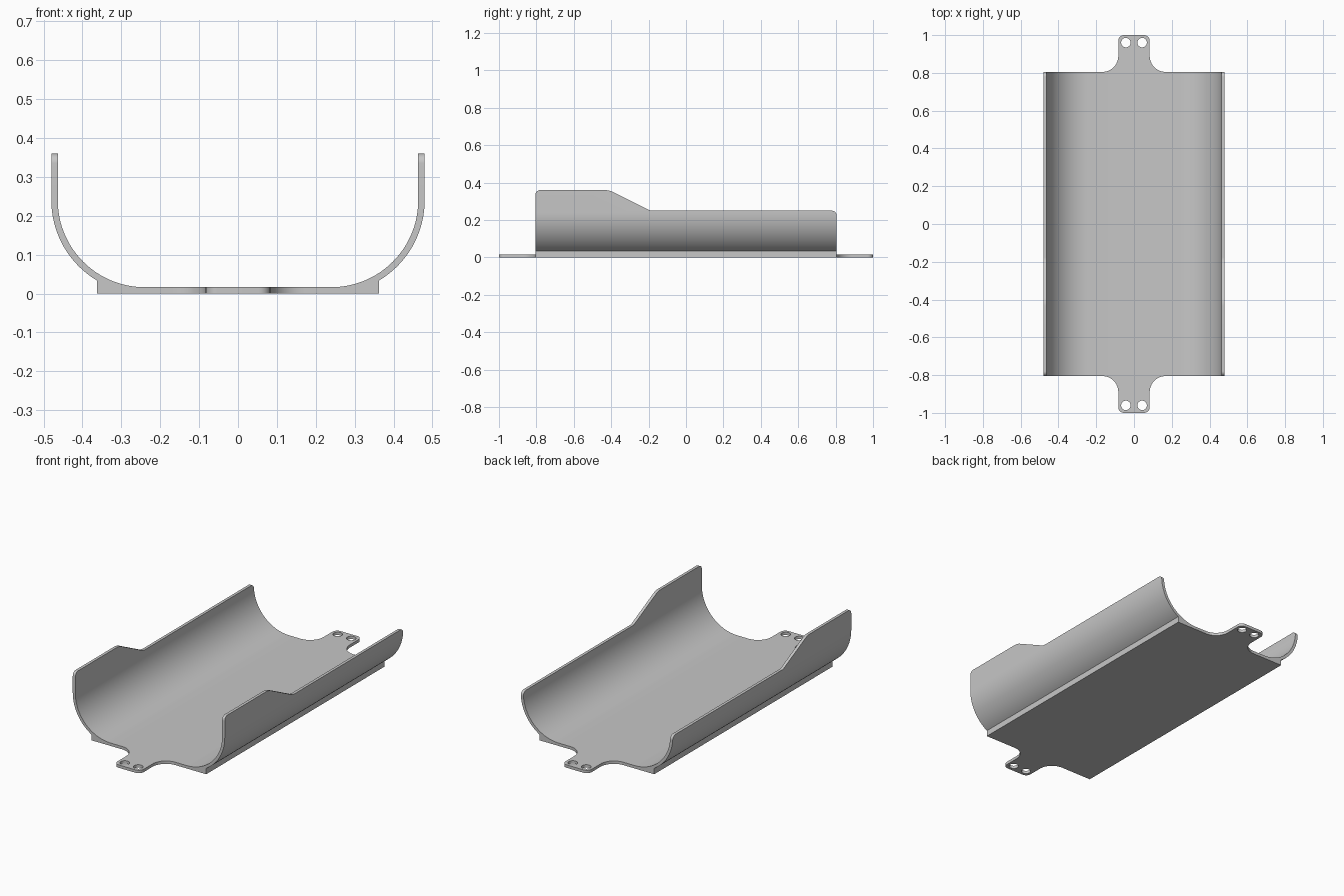
import bpy, bmesh
from math import sin, cos, tan, radians, sqrt
from mathutils import Vector, Matrix

cube = bpy.data.objects.get("Cube")
if cube:
    bpy.data.objects.remove(cube)

grey = bpy.data.materials.new("plain grey")
grey.use_nodes = True
COLOUR = (0.57, 0.57, 0.57, 1)
grey.diffuse_color = COLOUR
grey.node_tree.nodes["Principled BSDF"].inputs["Base Color"].default_value = COLOUR

LENGTH = 0.805     # half length of the tray
THICK = 0.0165     # sheet thickness
HALF_W = 0.48      # half width over the walls
BEND = 0.24        # outer bend radius
FOOT = 0.363       # half width of the flat foot


def arc(cx, cy, r, a0, a1, n=24):
    angles = [radians(a0 + (a1 - a0) * i / n) for i in range(n + 1)]
    return [(cx + r * cos(a), cy + r * sin(a)) for a in angles]


def rounded(corners, n=12):
    """Outline through (x, y, radius) corners, each filleted."""
    pts = []
    for i, (x, y, r) in enumerate(corners):
        p = Vector((x, y, 0))
        if r == 0:
            pts.append((x, y))
            continue
        a = (Vector((*corners[i - 1][:2], 0)) - p).normalized()
        b = (Vector((*corners[(i + 1) % len(corners)][:2], 0)) - p).normalized()
        half = a.angle(b) / 2
        centre = p + (a + b).normalized() * (r / sin(half))
        start = (p + a * (r / tan(half)) - centre).normalized()
        end = (p + b * (r / tan(half)) - centre).normalized()
        pts += [tuple((centre + start.slerp(end, k / n) * r).xy) for k in range(n + 1)]
    return pts


def prism(name, loops, depth, matrix):
    """Extrude flat outlines (inner loops become holes) about their plane."""
    curve = bpy.data.curves.new(name, "CURVE")
    curve.dimensions = "2D"
    curve.fill_mode = "BOTH"
    curve.extrude = depth / 2
    for loop in loops:
        spline = curve.splines.new("POLY")
        spline.points.add(len(loop) - 1)
        for point, (x, y) in zip(spline.points, loop):
            point.co = (x, y, 0, 1)
        spline.use_cyclic_u = True
    temp = bpy.data.objects.new(name, curve)
    bpy.context.collection.objects.link(temp)
    bpy.context.view_layer.update()
    graph = bpy.context.evaluated_depsgraph_get()
    mesh = bpy.data.meshes.new_from_object(temp.evaluated_get(graph))
    bpy.data.objects.remove(temp)
    bm = bmesh.new()
    bm.from_mesh(mesh)
    bmesh.ops.remove_doubles(bm, verts=bm.verts, dist=1e-5)
    bmesh.ops.transform(bm, matrix=matrix, verts=bm.verts)
    bmesh.ops.recalc_face_normals(bm, faces=bm.faces)
    bm.to_mesh(mesh)
    bm.free()
    mesh.materials.clear()
    mesh.materials.append(grey)
    obj = bpy.data.objects.new(name, mesh)
    bpy.context.collection.objects.link(obj)
    return obj


def smooth(obj):
    bpy.ops.object.select_all(action="DESELECT")
    obj.select_set(True)
    bpy.context.view_layer.objects.active = obj
    bpy.ops.object.shade_smooth_by_angle(angle=radians(25))


# Tray: U-shaped section with a flat foot, run along y
cx = HALF_W - BEND
foot_z = BEND - sqrt(BEND ** 2 - (FOOT - cx) ** 2)
outer = [p for p in arc(cx, BEND, BEND, -90, 0, 36) if p[0] > FOOT + 0.002]
inner = arc(cx, BEND, BEND - THICK, 0, -90, 36)
half = ([(FOOT, 0), (FOOT, foot_z)] + outer
        + [(HALF_W, 0.5), (HALF_W - THICK, 0.5)] + inner)
section = half + [(-x, z) for x, z in reversed(half)]
tray = prism("tray", [section], 2, Matrix.Rotation(radians(90), 4, "X"))

# Side outline: tall walls at the front, sloping down to low walls
side = rounded([(-LENGTH, -0.1, 0), (LENGTH, -0.1, 0), (LENGTH, 0.25, 0.025),
                (-0.19, 0.25, 0.06), (-0.41, 0.36, 0.1), (-LENGTH, 0.36, 0.025)])
to_side = Matrix(((0, 0, 1, 0), (1, 0, 0, 0), (0, 1, 0, 0), (0, 0, 0, 1)))
cutter = prism("side_outline_cutter", [side], 1.4, to_side)
cutter.hide_render = True
cut = tray.modifiers.new("side outline", "BOOLEAN")
cut.operation = "INTERSECT"
cut.solver = "EXACT"
cut.object = cutter
bpy.context.view_layer.objects.active = tray
bpy.ops.object.modifier_apply(modifier=cut.name)
bpy.data.objects.remove(cutter)
smooth(tray)

# Mounting tabs: flared root, rounded end, two screw holes
root = LENGTH - 0.005
tab = rounded([(-0.175, root, 0), (0.175, root, 0), (0.175, LENGTH, 0),
               (0.083, LENGTH, 0.085), (0.083, 1, 0.03),
               (-0.083, 1, 0.03), (-0.083, LENGTH, 0.085), (-0.175, LENGTH, 0)])
holes = [arc(x, 0.96, 0.025, 0, 348.75, 31) for x in (-0.043, 0.043)]
for name, turn in (("back_tab", 0), ("front_tab", 180)):
    place = Matrix.Translation((0, 0, THICK / 2)) @ Matrix.Rotation(radians(turn), 4, "Z")
    smooth(prism(name, [tab] + holes, THICK, place))
